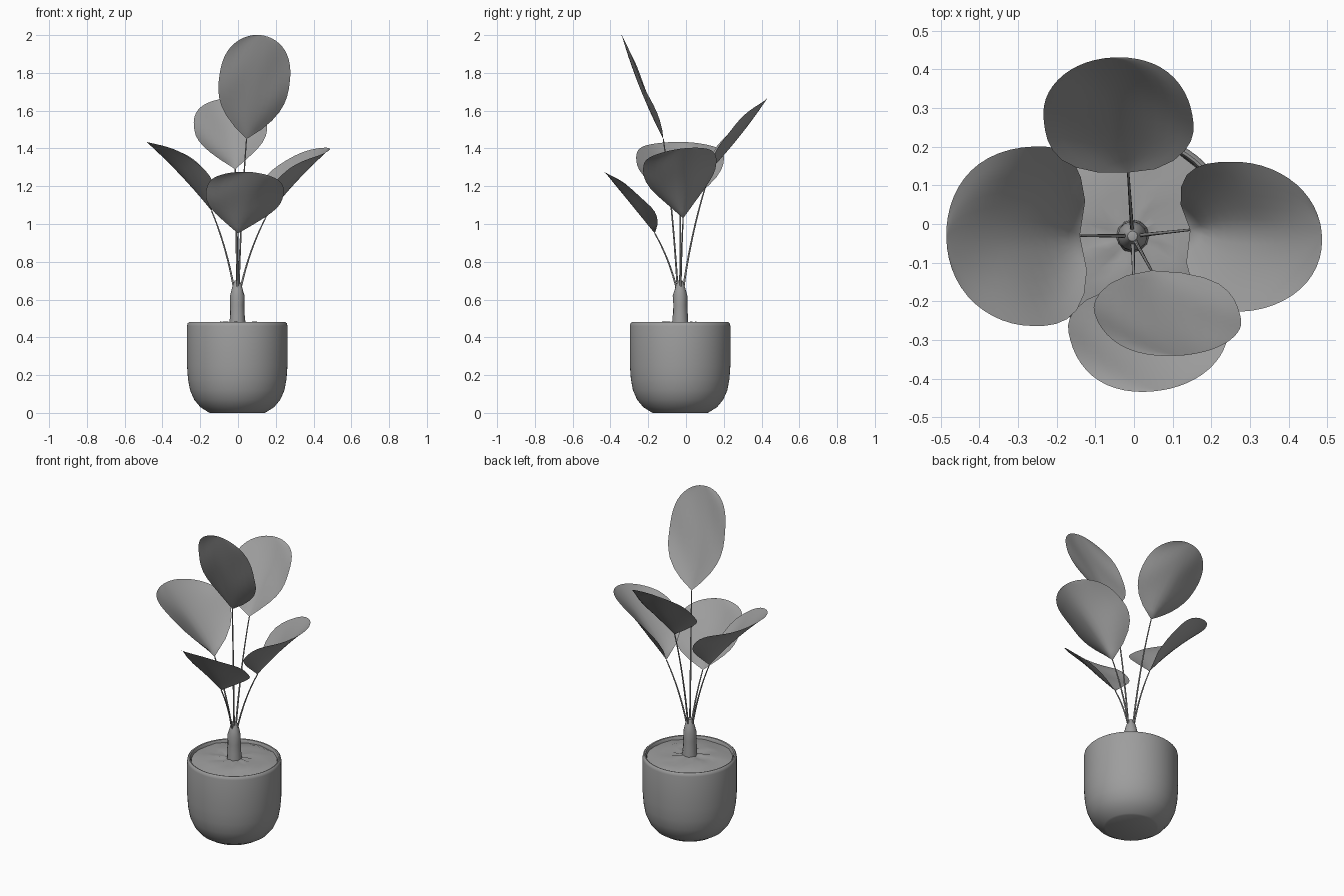
import bpy, bmesh, math, random
from mathutils import Vector

if "Cube" in bpy.data.objects:
    bpy.data.objects.remove(bpy.data.objects["Cube"])

random.seed(4)
CX, CY = -0.004, -0.031   # pot and stem axis

grey = bpy.data.materials.new("mid_grey")
grey.diffuse_color = (0.34, 0.34, 0.34, 1)
grey.use_nodes = True
grey.node_tree.nodes["Principled BSDF"].inputs["Base Color"].default_value = grey.diffuse_color


def make_object(name, verts, faces):
    mesh = bpy.data.meshes.new(name)
    mesh.from_pydata(verts, [], faces)
    bm = bmesh.new()
    bm.from_mesh(mesh)
    bmesh.ops.remove_doubles(bm, verts=bm.verts, dist=0.0005)
    bm.to_mesh(mesh)
    bm.free()
    mesh.materials.append(grey)
    obj = bpy.data.objects.new(name, mesh)
    bpy.context.collection.objects.link(obj)
    bpy.ops.object.select_all(action='DESELECT')
    bpy.context.view_layer.objects.active = obj
    obj.select_set(True)
    bpy.ops.object.shade_smooth_by_angle(angle=math.radians(45))
    return obj


def lathe(name, profile, n, bump=0.0, lump=0.0):
    """Revolve (radius, z) points; a zero radius makes a pole."""
    verts, rings = [], []
    for r, z in profile:
        count = 1 if r == 0 else n
        rings.append(range(len(verts), len(verts) + count))
        for i in range(count):
            a = 2 * math.pi * i / n
            k = r * (1 + random.uniform(-lump, lump))
            verts.append((CX + k * math.cos(a), CY + k * math.sin(a),
                          z + random.uniform(-bump, bump)))
    faces = []
    for a, b in zip(rings, rings[1:]):
        for i in range(n):
            j = (i + 1) % n
            ids = [a[i % len(a)], a[j % len(a)], b[j % len(b)], b[i % len(b)]]
            faces.append(list(dict.fromkeys(ids)))
    return make_object(name, verts, faces)


# Pot with rounded bottom and thin rim
lathe("pot", [(0, 0), (0.145, 0), (0.155, 0.005), (0.195, 0.03), (0.228, 0.07),
              (0.25, 0.12), (0.261, 0.18), (0.266, 0.25), (0.266, 0.46),
              (0.263, 0.474), (0.256, 0.48), (0.249, 0.478), (0.244, 0.468),
              (0.242, 0.42)], 64)

# Soil, gently uneven
lathe("soil", [(0.243, 0.462), (0.21, 0.468), (0.17, 0.475), (0.12, 0.478),
               (0.07, 0.478), (0, 0.478)], 24, bump=0.006)

# Short swollen stem
lathe("stem", [(0.043, 0.46), (0.040, 0.52), (0.037, 0.57), (0.038, 0.62),
               (0.031, 0.65), (0.022, 0.68), (0.013, 0.70), (0, 0.703)], 12, lump=0.05)


def half_width(t):
    """Leaf outline: pointed base, broad round end."""
    if t < 0.55:
        return 1 - ((0.55 - t) / 0.55) ** 2.5
    return math.sqrt(max(0, 1 - ((t - 0.55) / 0.45) ** 2.5))


def leaf(name, base, tip, width, cup, bend, roll, rows=20, cols=12):
    base, tip = Vector(base), Vector(tip)
    axis = tip - base
    side = axis.cross(Vector((0, 0, 1))).normalized()
    normal = side.cross(axis).normalized()
    side, normal = (side * math.cos(roll) + normal * math.sin(roll),
                    normal * math.cos(roll) - side * math.sin(roll))
    verts, faces = [], []
    for r in range(rows + 1):
        t = 1 - (1 - r / rows) ** 2
        f = half_width(t)
        curl = math.sin(math.pi * t ** 0.72)     # cupped near the base, flat at the tip
        for c in range(cols + 1):
            v = 2 * c / cols - 1
            ripple = 0.006 * math.sin(9 * t + 4 * v + 20 * width) * abs(v) * f
            lift = cup * abs(v) ** 1.6 * curl + bend * 4 * t * (1 - t) + ripple
            verts.append(base + axis * t + side * (v * width * f) + normal * lift)
    w = cols + 1
    for r in range(rows):
        for c in range(cols):
            i = r * w + c
            faces.append((i, i + 1, i + w + 1, i + w))
    make_object(name, verts, faces)


def stalk(name, base):
    """Thin curved leaf stalk from the stem top to the leaf base."""
    end = Vector(base)
    out = Vector((end.x - CX, end.y - CY, 0))
    start = Vector((CX, CY, 0.64)) + out.normalized() * 0.014
    mid = start + out * 0.3
    mid.z = start.z + (end.z - start.z) * 0.55
    curve = bpy.data.curves.new(name, 'CURVE')
    curve.dimensions = '3D'
    curve.bevel_depth = 0.0045
    curve.bevel_resolution = 2
    curve.use_fill_caps = True
    curve.materials.append(grey)
    n = 14
    spline = curve.splines.new('POLY')
    spline.points.add(n)
    for i, p in enumerate(spline.points):
        t = i / n
        p.co = (*(start * (1 - t) ** 2 + mid * 2 * t * (1 - t) + end * t * t), 1)
        p.radius = 1.2 - 0.5 * t
    bpy.context.collection.objects.link(bpy.data.objects.new(name, curve))


# Leaves: base, tip, half width, cup depth, lengthwise bend, roll
leaves = {
    "top": ((0.045, -0.12, 1.45), (0.12, -0.34, 2.0), 0.187, 0.03, -0.015, 0.3),
    "back": ((-0.015, 0.133, 1.29), (-0.06, 0.43, 1.665), 0.193, 0.06, -0.01, 0.12),
    "left": ((-0.14, -0.03, 1.07), (-0.485, -0.035, 1.435), 0.232, 0.115, 0.01, 0),
    "right": ((0.145, -0.015, 1.03), (0.485, -0.02, 1.40), 0.195, 0.115, 0.01, -0.15),
    "front": ((0.0, -0.165, 0.95), (0.07, -0.43, 1.275), 0.205, 0.065, 0.0, 0.15),
}
for key, spec in leaves.items():
    leaf(key + "_leaf", *spec)
    stalk(key + "_stalk", spec[0])
